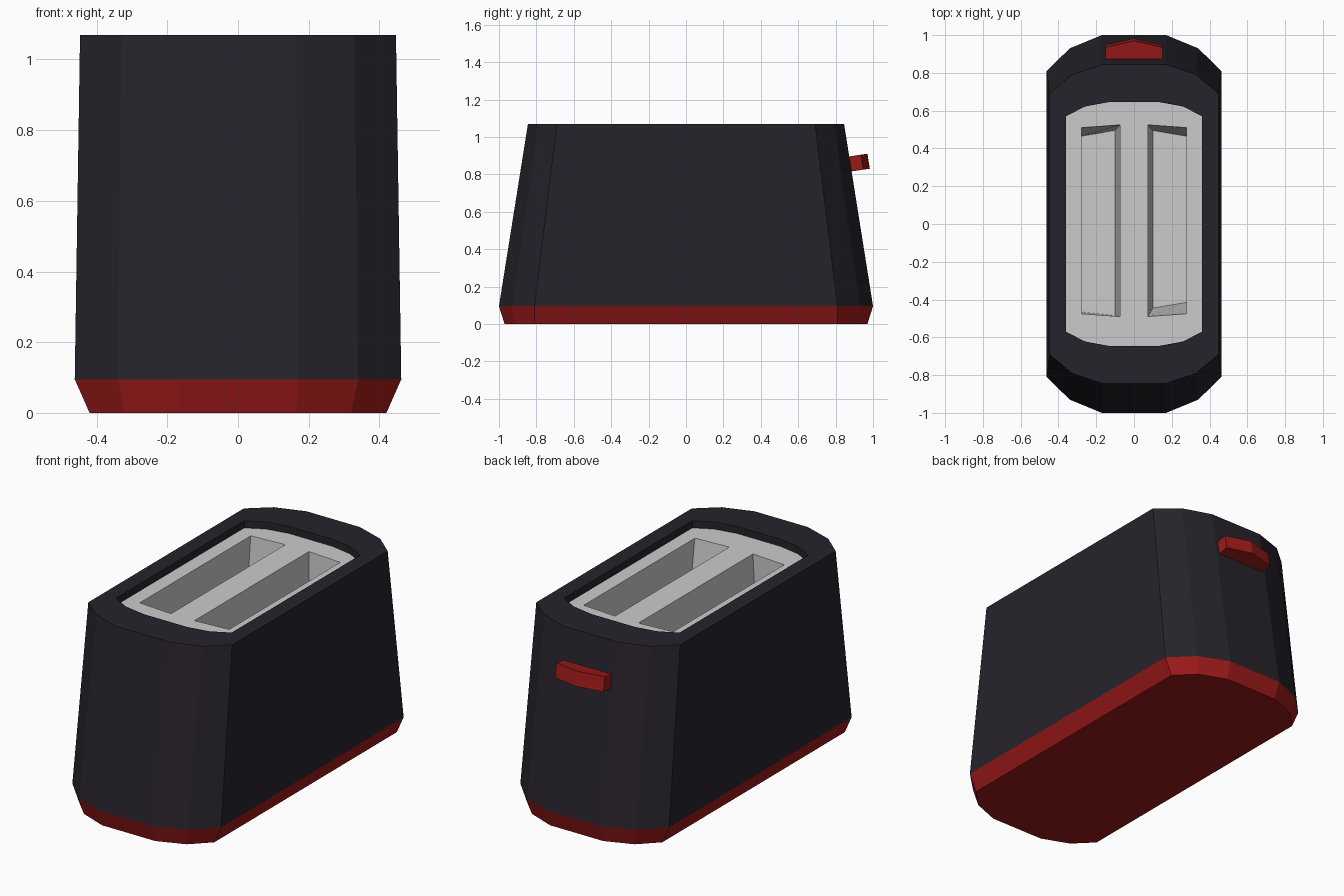
import bpy, bmesh
from mathutils import Vector

if "Cube" in bpy.data.objects:
    bpy.data.objects.remove(bpy.data.objects["Cube"])


def material(name, rgb):
    m = bpy.data.materials.new(name)
    m.diffuse_color = (*rgb, 1)
    m.use_nodes = True
    m.node_tree.nodes["Principled BSDF"].inputs["Base Color"].default_value = m.diffuse_color
    return m


def outline(quarter, z):
    """Mirror three quarter points into a 12-sided counter-clockwise ring."""
    right = quarter + [(-x, y) for x, y in reversed(quarter)]
    return [(x, y, z) for x, y in right + [(-x, -y) for x, y in right]]


def loft(bm, rings, cap_start=False, cap_end=False):
    loops = [[bm.verts.new(p) for p in r] for r in rings]
    for a, b in zip(loops, loops[1:]):
        for i in range(len(a)):
            j = (i + 1) % len(a)
            bm.faces.new((a[i], a[j], b[j], b[i]))
    if cap_start:
        bm.faces.new(loops[0][::-1])
    if cap_end:
        bm.faces.new(loops[-1])
    return loops


def finish(bm, name, mat=None):
    mesh = bpy.data.meshes.new(name)
    bm.to_mesh(mesh)
    bm.free()
    if mat:
        mesh.materials.append(mat)
    ob = bpy.data.objects.new(name, mesh)
    bpy.context.collection.objects.link(ob)
    return ob


dark = material("dark_shell", (0.02, 0.016, 0.024))
red = material("red_trim", (0.33, 0.01, 0.01))

# Quarter outlines at each level
foot = [(0.42, 0.81), (0.32, 0.91), (0.165, 0.97)]
waist = [(0.462, 0.81), (0.34, 0.93), (0.17, 1.0)]
rim = [(0.447, 0.69), (0.33, 0.79), (0.165, 0.845)]
opening = [(0.36, 0.57), (0.26, 0.622), (0.135, 0.645)]
Z_WAIST, Z_TOP, Z_PANEL, Z_FLOOR = 0.095, 1.07, 1.03, 0.6

# Red base
bm = bmesh.new()
loft(bm, [outline(foot, 0), outline(waist, Z_WAIST)], cap_start=True)
finish(bm, "base", red)

# Dark tapered housing with rim and recess wall
bm = bmesh.new()
loft(bm, [outline(waist, Z_WAIST), outline(rim, Z_TOP),
          outline(opening, Z_TOP), outline(opening, Z_PANEL)])
finish(bm, "housing", dark)

# Grey top panel with two tapered bread slots
bm = bmesh.new()
border = [bm.verts.new(p) for p in outline(opening, Z_PANEL)]
edges = [bm.edges.new((border[i], border[(i + 1) % 12])) for i in range(12)]
for s in (1, -1):
    top = [(0.073, -0.49), (0.278, -0.475), (0.278, 0.51), (0.073, 0.525)]
    low = [(0.1, -0.445), (0.278, -0.415), (0.278, 0.465), (0.1, 0.495)]
    if s < 0:
        low[0], low[1] = (0.1, -0.485), (0.278, -0.465)
    rings = [[(s * x, y, z) for x, y in r][::s]
             for r, z in ((top, Z_PANEL), (low, Z_FLOOR))]
    lip = loft(bm, rings, cap_end=True)[0]
    edges += [bm.edges.get((lip[i], lip[(i + 1) % 4])) for i in range(4)]
fill = bmesh.ops.triangle_fill(bm, use_beauty=True, edges=edges,
                               normal=Vector((0, 0, 1)))
for f in fill["geom"]:
    if isinstance(f, bmesh.types.BMFace):
        f.normal_update()
        if f.normal.z < 0:
            f.normal_flip()
finish(bm, "slot_panel")

# Pointed lever, square to the sloping back wall
bm = bmesh.new()
plan = [(0.15, 0.0), (0.15, 0.08), (0, 0.115), (-0.15, 0.08), (-0.15, 0.0)]
loft(bm, [[(x, y + y0, z0 + 0.15 * y) for x, y in plan]
          for y0, z0 in ((0.868, 0.813), (0.855, 0.893))], True, True)
finish(bm, "lever", red)
